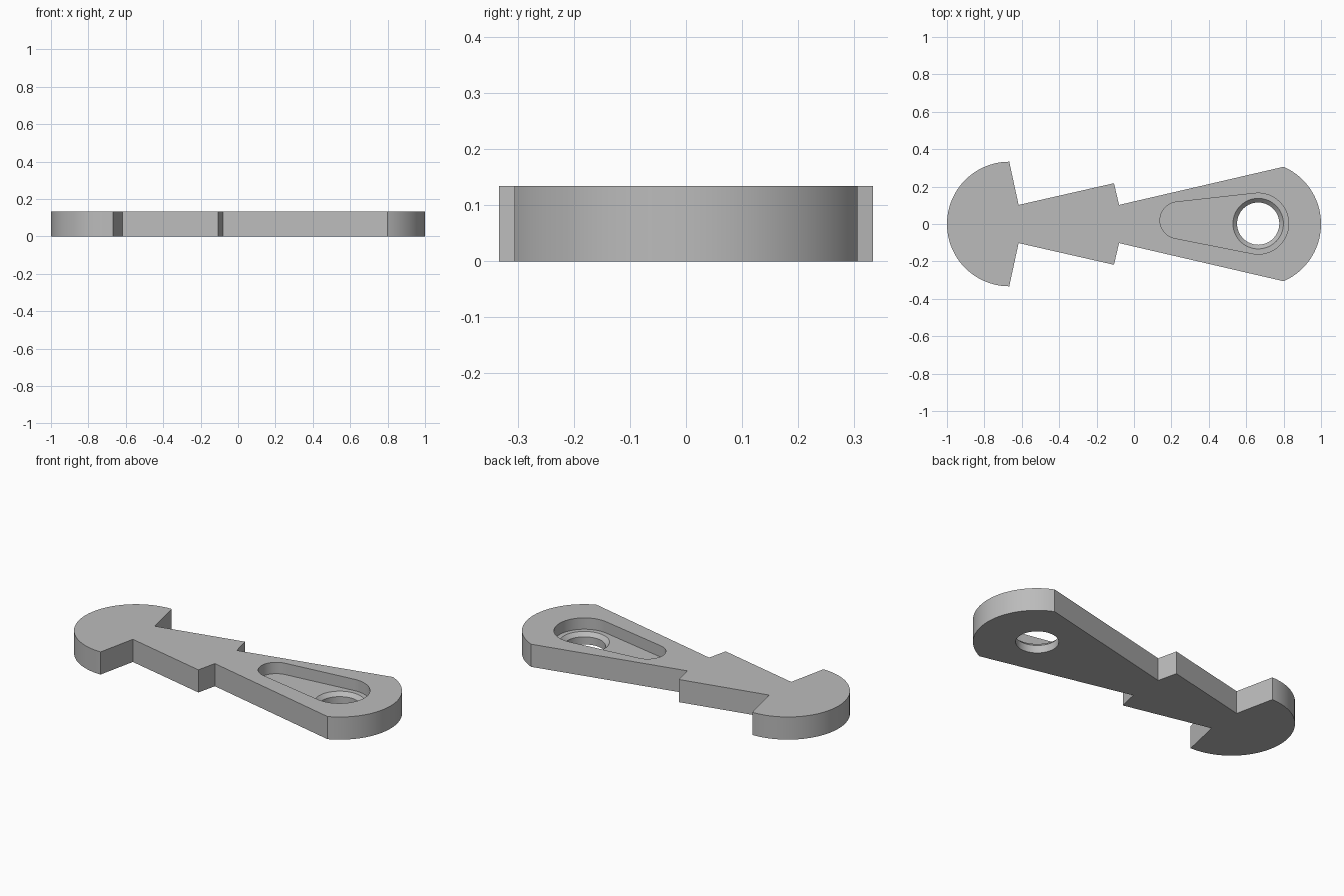
import bpy
import bmesh
from math import acos, atan2, cos, hypot, pi, radians, sin

if "Cube" in bpy.data.objects:
    bpy.data.objects.remove(bpy.data.objects["Cube"])

THICK = 0.134
FLOOR = THICK / 2
HOLE = (0.664, 0.002)
HOLE_R, SINK_R = 0.113, 0.135

grey = bpy.data.materials.new("plain_grey")
grey.use_nodes = True
grey.diffuse_color = (0.5, 0.5, 0.5, 1)
grey.node_tree.nodes["Principled BSDF"].inputs["Base Color"].default_value = (0.5, 0.5, 0.5, 1)


def arc(center, radius, start, end, steps=40):
    """Points along an arc, angles in radians."""
    angles = [start + (end - start) * i / steps for i in range(steps + 1)]
    return [(center[0] + radius * cos(a), center[1] + radius * sin(a)) for a in angles]


def loft(name, sections):
    """Solid between stacked outlines, each given as (points, z)."""
    bm = bmesh.new()
    rings = [[bm.verts.new((x, y, z)) for x, y in pts] for pts, z in sections]
    bm.faces.new(rings[0])
    bm.faces.new(rings[-1])
    for low, high in zip(rings, rings[1:]):
        for i in range(len(low)):
            bm.faces.new((low[i - 1], low[i], high[i], high[i - 1]))
    bmesh.ops.recalc_face_normals(bm, faces=bm.faces)
    mesh = bpy.data.meshes.new(name)
    bm.to_mesh(mesh)
    bm.free()
    mesh.materials.append(grey)
    obj = bpy.data.objects.new(name, mesh)
    bpy.context.collection.objects.link(obj)
    return obj


def cut(target, cutter):
    """Subtract the cutter, then discard it."""
    mod = target.modifiers.new("cut", "BOOLEAN")
    mod.operation, mod.solver, mod.object = "DIFFERENCE", "EXACT", cutter
    bpy.context.view_layer.objects.active = target
    bpy.ops.object.modifier_apply(modifier=mod.name)
    bpy.data.objects.remove(cutter)


# Plate outline: half disc, two barbs and a rounded wide end
barbs = [(-0.617, 0.102), (-0.107, 0.218), (-0.08, 0.102)]
wide = atan2(0.306, 0.134)
outline = arc((-0.667, 0), 0.333, pi / 2, 3 * pi / 2, 48)
outline += [(x, -y) for x, y in barbs]
outline += arc((0.666, 0), 0.334, -wide, wide)
outline += barbs[::-1]
plate = loft("barbed_plate", [(outline, 0), (outline, THICK)])

# Tapered pocket: tangent hull of a small and a large circle
small, small_r = (0.237, 0.02), 0.098
large, large_r = HOLE, 0.163
dx, dy = large[0] - small[0], large[1] - small[1]
heading = atan2(dy, dx)
spread = acos((small_r - large_r) / hypot(dx, dy))
slot = arc(large, large_r, heading - spread, heading + spread)
slot += arc(small, small_r, heading + spread, heading + 2 * pi - spread)
cut(plate, loft("pocket_cutter", [(slot, FLOOR), (slot, THICK + 0.1)]))

# Through hole with a countersunk rim
extra = 0.005
profile = [(HOLE_R, -0.1), (HOLE_R, FLOOR - SINK_R + HOLE_R), (SINK_R + extra, FLOOR + extra)]
rings = [(arc(HOLE, r, 0, 2 * pi, 64)[:-1], z) for r, z in profile]
cut(plate, loft("hole_cutter", rings))

# Smooth the round walls, keep the edges crisp
plate.select_set(True)
bpy.context.view_layer.objects.active = plate
bpy.ops.object.shade_smooth_by_angle(angle=radians(30))
